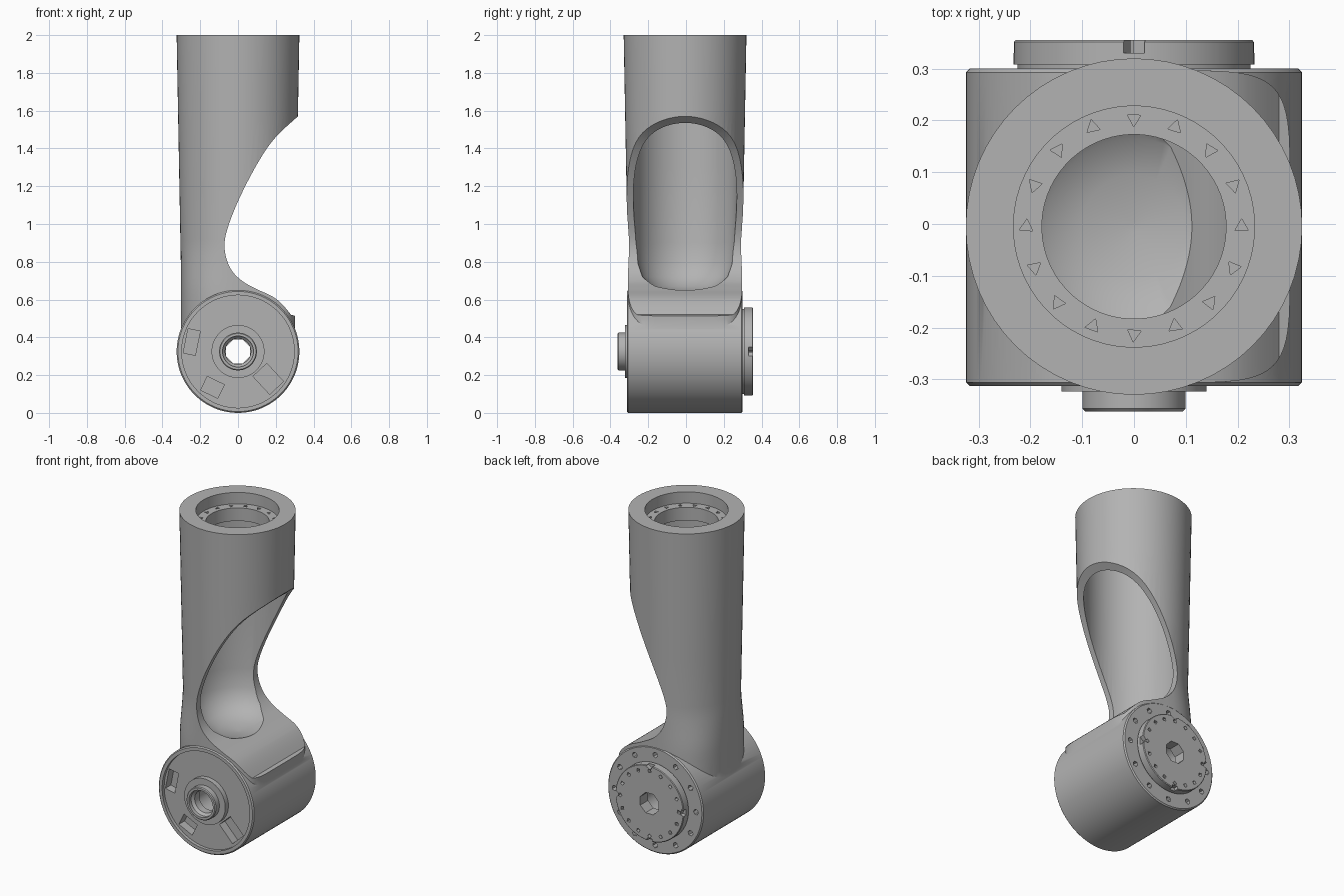
import bpy, bmesh, math
from mathutils import Matrix, Vector

old = bpy.data.objects.get("Cube")
if old:
    bpy.data.objects.remove(old, do_unlink=True)

grey = bpy.data.materials.new("plain grey")
grey.use_nodes = True
grey.diffuse_color = (0.45, 0.45, 0.45, 1)
grey.node_tree.nodes["Principled BSDF"].inputs["Base Color"].default_value = grey.diffuse_color

AXLE = 0.325   # height of the joint axle
OFF = -0.005   # tube centre in y


def finish(bm, name):
    bmesh.ops.recalc_face_normals(bm, faces=bm.faces[:])
    me = bpy.data.meshes.new(name)
    bm.to_mesh(me)
    bm.free()
    ob = bpy.data.objects.new(name, me)
    bpy.context.collection.objects.link(ob)
    me.materials.append(grey)
    return ob


def loft(rings, name):
    """Skin closed rings of points and cap both ends."""
    bm = bmesh.new()
    rows = [[bm.verts.new(p) for p in ring] for ring in rings]
    n = len(rows[0])
    for a, b in zip(rows, rows[1:]):
        for i in range(n):
            j = (i + 1) % n
            bm.faces.new((a[i], a[j], b[j], b[i]))
    bm.faces.new(rows[0][::-1])
    bm.faces.new(rows[-1])
    return finish(bm, name)


def turned(profile, name, along_y=False, n=64):
    """Solid of revolution from (radius, position) pairs."""
    rings = []
    for r, h in profile:
        ring = []
        for i in range(n):
            a = math.tau * (i + 0.5) / n
            u, v = r * math.cos(a), r * math.sin(a)
            ring.append((u, h, AXLE + v) if along_y else (u, v + OFF, h))
        rings.append(ring)
    return loft(rings, name)


def pegs(count, radius, size, lo, hi, name, along_y=False, sides=4):
    """Ring of small prisms used for the bolt holes."""
    bm = bmesh.new()
    for i in range(count):
        a = math.tau * i / count
        u, v = radius * math.cos(a), radius * math.sin(a)
        mid = (lo + hi) / 2
        if along_y:
            m = Matrix.Translation((u, mid, AXLE + v)) @ Matrix.Rotation(math.pi / 2, 4, 'X')
        else:
            m = Matrix.Translation((u, v + OFF, mid))
        m = m @ Matrix.Rotation(i * 1.3, 4, 'Z')
        bmesh.ops.create_cone(bm, cap_ends=True, segments=sides, radius1=size,
                              radius2=size, depth=hi - lo, matrix=m)
    return finish(bm, name)


def combine(target, tool, op='DIFFERENCE'):
    mod = target.modifiers.new(op.lower(), 'BOOLEAN')
    mod.operation, mod.object, mod.solver = op, tool, 'EXACT'
    bpy.context.view_layer.objects.active = target
    bpy.ops.object.modifier_apply(modifier=mod.name)
    bpy.data.objects.remove(tool, do_unlink=True)


def spline(pts, steps=6):
    """Smooth curve through the points."""
    v = [Vector(p) for p in pts]
    out = []
    for i in range(1, len(v) - 2):
        a, b, c, d = v[i - 1:i + 3]
        for k in range(steps):
            t = k / steps
            out.append(0.5 * (2 * b + (c - a) * t + (2 * a - 5 * b + 4 * c - d) * t ** 2
                              + (3 * b - a - 3 * c + d) * t ** 3))
    return out + [v[-2]]


# Tapered tube, turning squarer where it meets the joint
def tube_ring(z, n=64):
    r = 0.302 + 0.023 * max(0, (z - 0.75) / 1.25)
    t = min(1, max(0, (0.92 - z) / 0.3))
    t = t * t * (3 - 2 * t)
    ring = []
    for i in range(n):
        a = math.tau * i / n
        c, s = math.cos(a), math.sin(a)
        e = 2 + t * (4 if c > 0 else 0.5)
        x = math.copysign(abs(c) ** (2 / e), c) * r
        y = math.copysign(abs(s) ** (2 / e), s) * r
        ring.append((x, y + OFF, z))
    return ring


heights = [AXLE, 0.5] + [0.6 + 0.04 * i for i in range(9)] + [1.2, 1.6, 2]
link = loft([tube_ring(z) for z in heights], "arm_link")

# Curved cutaway on the left side
curve = spline([(0.5, 1.76), (0.36, 1.61), (0.2, 1.46), (0.1, 1.315), (0, 1.12),
                (-0.06, 0.96), (-0.07, 0.86), (-0.04, 0.765), (0.02, 0.7),
                (0.1, 0.655), (0.2, 0.605), (0.28, 0.52), (0.36, 0.4)])
outline = [(p.x, p.y) for p in curve] + [(0.7, 0.4), (0.7, 1.6)]
cutaway = loft([[(x, y, z) for x, z in outline] for y in (-0.6, 0.6)], "cutaway")
combine(link, cutaway)

# Joint drum
drum = turned([(0.318, -0.313), (0.325, -0.306), (0.325, 0.293), (0.318, 0.3)],
              "drum", True, 96)
combine(link, drum, 'UNION')

# Hollow inside with a round floor, and the ledge in the top bore
cavity = turned([(0.01, 0.635), (0.1, 0.645), (0.17, 0.67), (0.225, 0.72), (0.255, 0.79),
                 (0.27, 0.9), (0.277, 1.3), (0.28, 1.84), (0.178, 1.85), (0.178, 1.93),
                 (0.233, 1.93), (0.233, 2.05)], "cavity")
combine(link, cavity)
combine(link, pegs(16, 0.208, 0.015, 1.89, 1.96, "ledge_holes", sides=3))

# Shallow recess on the front of the drum, bolt holes on the back
combine(link, turned([(0.298, -0.4), (0.298, -0.293)], "recess", True, 96))
combine(link, pegs(12, 0.278, 0.017, 0.25, 0.32, "rim_holes", True, 6))

# Three pockets in the recessed face
for x, z, w, h, turn in ((-0.245, 0.375, 0.065, 0.13, 0.2), (-0.135, 0.135, 0.1, 0.08, 0.45),
                         (0.16, 0.18, 0.1, 0.13, -0.75)):
    bm = bmesh.new()
    bmesh.ops.create_cube(bm, size=1, matrix=Matrix.Translation((x, -0.29, z))
                          @ Matrix.Rotation(turn, 4, 'Y') @ Matrix.Diagonal((w, 0.1, h, 1)))
    combine(link, finish(bm, "pocket"))

# Axle hole right through the drum
combine(link, turned([(0.08, -0.5), (0.08, 0.5)], "axle_hole", True))

# Front hub with stepped collar
hub = turned([(0.14, -0.28), (0.14, -0.324), (0.1, -0.324), (0.1, -0.357), (0.095, -0.362)],
             "front_hub", True)
combine(hub, turned([(0.082, -0.4), (0.082, -0.34), (0.068, -0.325), (0.068, -0.2)],
                    "hub_bore", True, 32))

# Back flange with groove, bolt holes and edge notches
flange = turned([(0.225, 0.28), (0.225, 0.308), (0.233, 0.308), (0.233, 0.352), (0.229, 0.356)],
                "back_flange", True)
combine(flange, turned([(0.068, 0.2), (0.068, 0.4)], "flange_bore", True, 8))
combine(flange, pegs(16, 0.2, 0.013, 0.325, 0.38, "flange_holes", True))
combine(flange, pegs(4, 0.232, 0.025, 0.33, 0.38, "flange_notches", True))

for ob in (link, hub, flange):
    bpy.ops.object.select_all(action='DESELECT')
    ob.select_set(True)
    bpy.context.view_layer.objects.active = ob
    bpy.ops.object.shade_smooth_by_angle(angle=math.radians(30))
